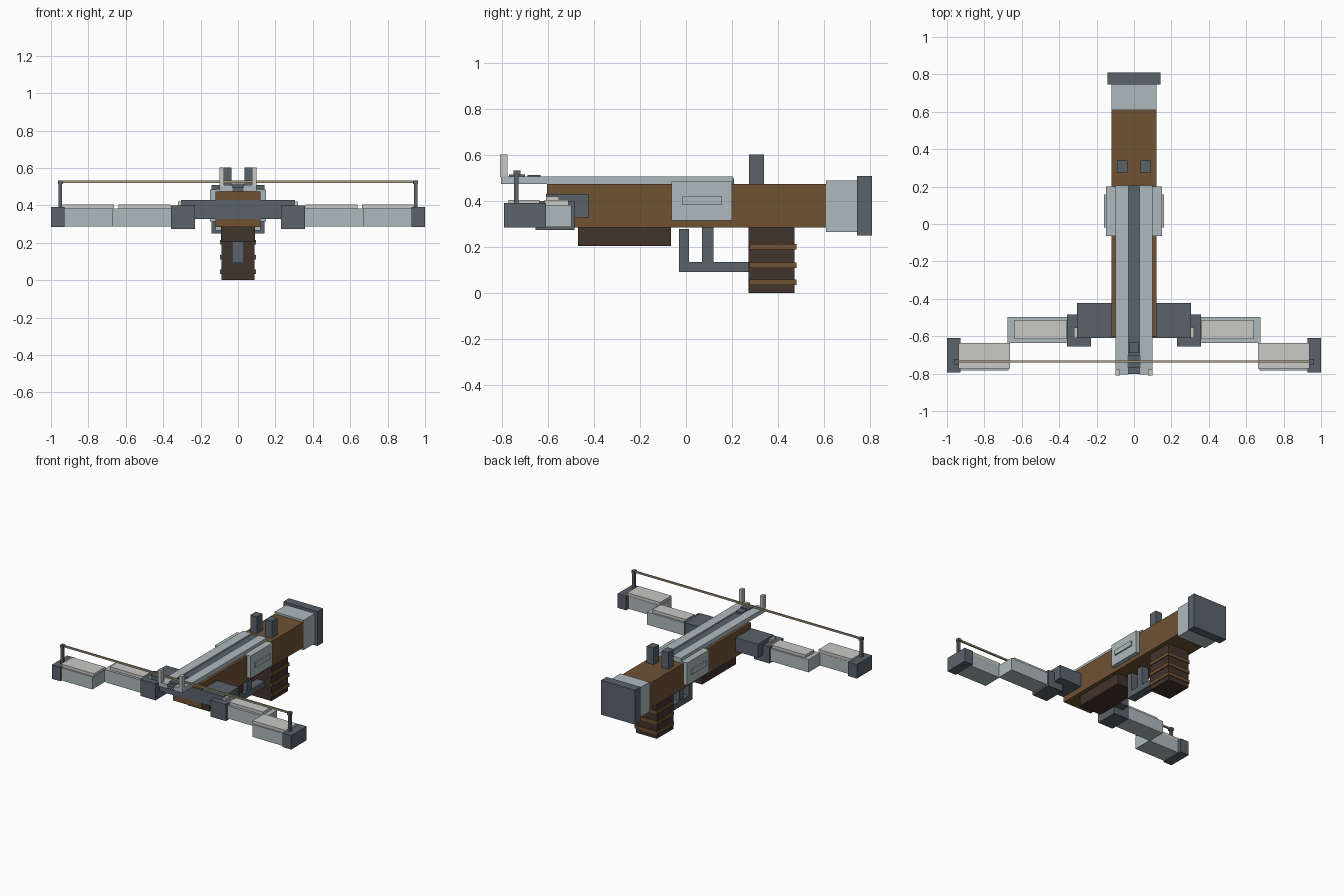
import bpy
import bmesh

cube = bpy.data.objects.get("Cube")
if cube:
    bpy.data.objects.remove(cube, do_unlink=True)


def material(name, rgb):
    m = bpy.data.materials.new(name)
    m.diffuse_color = (*rgb, 1)
    m.use_nodes = True
    m.node_tree.nodes["Principled BSDF"].inputs["Base Color"].default_value = (*rgb, 1)
    return m


WOOD = material("wood", (0.16, 0.084, 0.034))
DARK_WOOD = material("dark_wood", (0.055, 0.033, 0.026))
IRON = material("dark_iron", (0.10, 0.125, 0.147))
STEEL = material("light_steel", (0.42, 0.49, 0.51))
PALE = material("pale_steel", (0.58, 0.58, 0.56))
CORD = material("cord", (0.40, 0.33, 0.20))


def box(name, mat, x, y, z):
    """Box from its (min, max) range on each axis."""
    bm = bmesh.new()
    bmesh.ops.create_cube(bm, size=1)
    ranges = (x, y, z)
    for v in bm.verts:
        for i, (lo, hi) in enumerate(ranges):
            v.co[i] = lo if v.co[i] < 0 else hi
    mesh = bpy.data.meshes.new(name)
    bm.to_mesh(mesh)
    bm.free()
    mesh.materials.append(mat)
    obj = bpy.data.objects.new(name, mesh)
    bpy.context.collection.objects.link(obj)
    return obj


def centred(name, mat, half_width, y, z):
    return box(name, mat, (-half_width, half_width), y, z)


def pair(name, mat, x, y, z):
    """Matching left (+x) and right (-x) boxes."""
    box("left_" + name, mat, x, y, z)
    box("right_" + name, mat, (-x[1], -x[0]), y, z)


# Stock and butt
centred("stock", WOOD, 0.12, (-0.605, 0.61), (0.285, 0.475))
centred("butt_collar", STEEL, 0.121, (0.61, 0.745), (0.265, 0.49))
centred("butt_plate", IRON, 0.142, (0.745, 0.81), (0.25, 0.51))
centred("fore_grip", DARK_WOOD, 0.09, (-0.47, -0.065), (0.205, 0.285))

# Receiver with raised side bars
centred("receiver", STEEL, 0.15, (-0.063, 0.2), (0.315, 0.485))
pair("receiver_bar", STEEL, (0.15, 0.16), (-0.018, 0.157), (0.383, 0.42))

# Pistol grip with wrapped bands
centred("pistol_grip", DARK_WOOD, 0.088, (0.273, 0.473), (0, 0.285))
for i, z in enumerate((0.034, 0.11, 0.19)):
    centred(f"grip_band_{i + 1}", WOOD, 0.095, (0.277, 0.48), (z, z + 0.024))

# Trigger and guard
centred("guard_front", IRON, 0.033, (-0.03, 0.014), (0.092, 0.278))
centred("guard_bottom", IRON, 0.033, (0.014, 0.275), (0.092, 0.136))
centred("trigger", IRON, 0.028, (0.07, 0.12), (0.136, 0.285))

# Top rail with a sunken dark channel
pair("rail", STEEL, (0.029, 0.10), (-0.805, 0.205), (0.475, 0.508))
centred("rail_channel", IRON, 0.029, (-0.803, 0.208), (0.475, 0.498))
centred("string_catch", IRON, 0.035, (-0.77, -0.70), (0.495, 0.516))
centred("bolt_stop", IRON, 0.027, (-0.69, -0.633), (0.495, 0.514))

# Sights
pair("front_sight", PALE, (0.075, 0.10), (-0.81, -0.777), (0.505, 0.602))
pair("rear_sight", IRON, (0.035, 0.09), (0.275, 0.34), (0.475, 0.602))

# Bow mount and stepped limbs
centred("bow_mount", IRON, 0.305, (-0.61, -0.422), (0.328, 0.43))
pair("limb_socket", IRON, (0.23, 0.357), (-0.655, -0.485), (0.275, 0.40))
pair("socket_clip", PALE, (0.303, 0.322), (-0.61, -0.553), (0.39, 0.42))
pair("inner_limb", STEEL, (0.357, 0.675), (-0.635, -0.498), (0.288, 0.383))
pair("inner_limb_plate", PALE, (0.36, 0.64), (-0.615, -0.512), (0.383, 0.404))
pair("outer_limb", STEEL, (0.67, 0.93), (-0.782, -0.635), (0.288, 0.383))
pair("outer_limb_plate", PALE, (0.662, 0.938), (-0.772, -0.637), (0.383, 0.405))
pair("limb_tip", IRON, (0.927, 1.0), (-0.793, -0.61), (0.285, 0.391))

# String posts and bowstring
pair("string_post", IRON, (0.94, 0.96), (-0.748, -0.728), (0.391, 0.52))
pair("string_post_cap", IRON, (0.936, 0.962), (-0.751, -0.721), (0.514, 0.534))
centred("bowstring", CORD, 0.95, (-0.741, -0.729), (0.52, 0.532))
